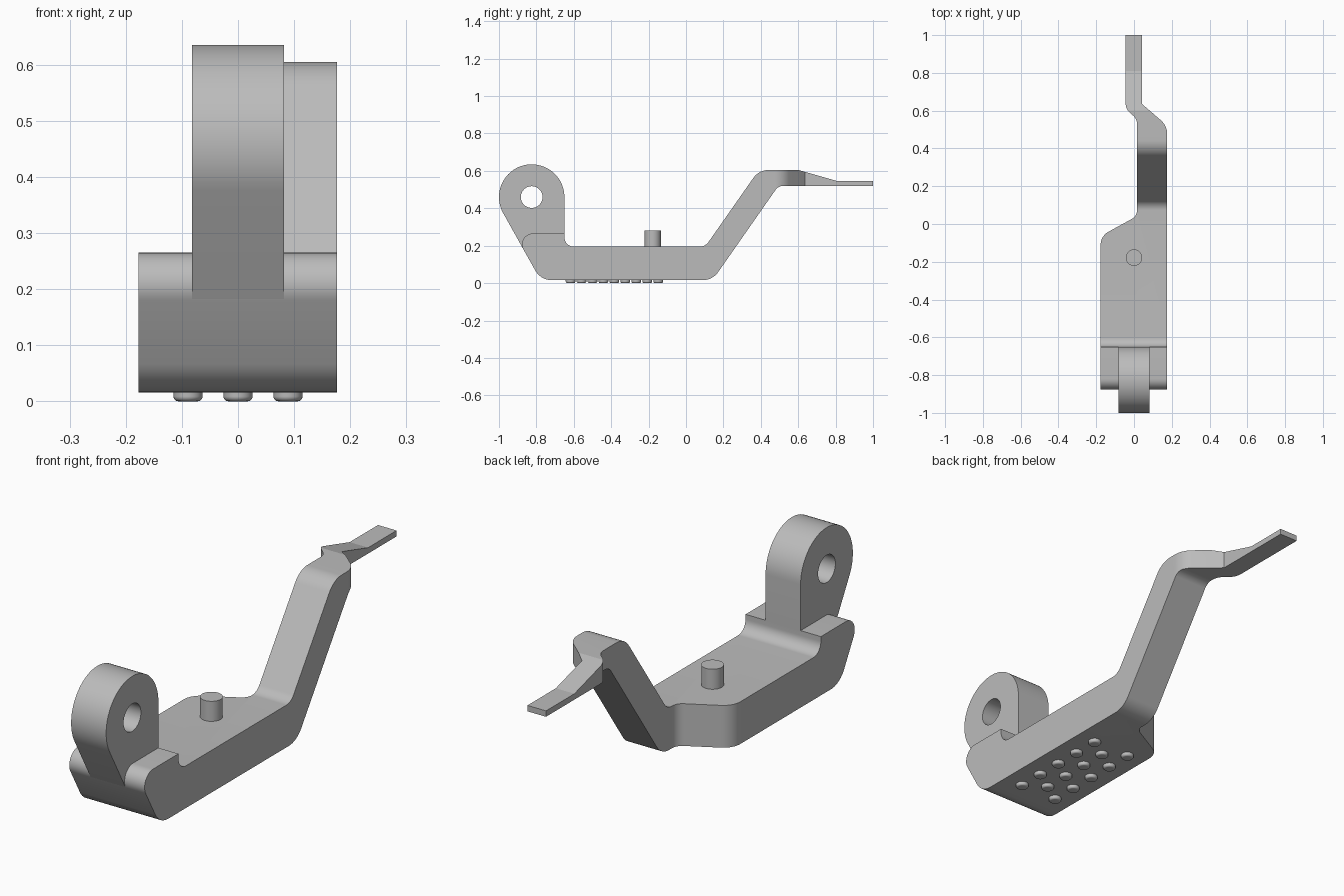
import bpy, bmesh, math
from mathutils import Vector

if "Cube" in bpy.data.objects:
    bpy.data.objects.remove(bpy.data.objects["Cube"], do_unlink=True)

GREY = bpy.data.materials.new("plain_grey")
GREY.use_nodes = True
colour = (0.5, 0.5, 0.5, 1)
GREY.diffuse_color = colour
GREY.node_tree.nodes["Principled BSDF"].inputs["Base Color"].default_value = colour


def rounded(corners, steps=12):
    """Outline from (a, b, radius) corners, with an arc at each rounded one."""
    out = []
    n = len(corners)
    for i, (a, b, r) in enumerate(corners):
        p = Vector((a, b))
        if r == 0:
            out.append(p)
            continue
        u = (Vector(corners[i - 1][:2]) - p).normalized()
        v = (Vector(corners[(i + 1) % n][:2]) - p).normalized()
        half = u.angle(v) / 2
        centre = p + (u + v).normalized() * r / math.sin(half)
        start = p + u * r / math.tan(half) - centre
        end = p + v * r / math.tan(half) - centre
        turn = start.angle(end)
        for k in range(steps + 1):
            t = k / steps
            out.append(centre + (start * math.sin((1 - t) * turn)
                                 + end * math.sin(t * turn)) / math.sin(turn))
    return out


def finish(name, bm):
    bmesh.ops.recalc_face_normals(bm, faces=bm.faces)
    mesh = bpy.data.meshes.new(name)
    bm.to_mesh(mesh)
    bm.free()
    mesh.materials.append(GREY)
    ob = bpy.data.objects.new(name, mesh)
    bpy.context.collection.objects.link(ob)
    return ob


def prism(name, outline, axis, low, high):
    """Extrude an outline along x (outline in y, z) or z (outline in x, y)."""
    def place(p, d):
        return (d, p.x, p.y) if axis == "x" else (p.x, p.y, d)
    bm = bmesh.new()
    face = bm.faces.new([bm.verts.new(place(p, low)) for p in outline])
    moved = bmesh.ops.extrude_face_region(bm, geom=[face])["geom"]
    verts = [g for g in moved if isinstance(g, bmesh.types.BMVert)]
    bmesh.ops.translate(bm, verts=verts, vec=place(Vector((0, 0)), high - low))
    return finish(name, bm)


def circle(a, b, r, n=64):
    return [Vector((a + r * math.cos(math.tau * i / n),
                    b + r * math.sin(math.tau * i / n))) for i in range(n)]


def activate(ob):
    bpy.ops.object.select_all(action="DESELECT")
    ob.select_set(True)
    bpy.context.view_layer.objects.active = ob


def boolean(ob, cutter, operation):
    activate(ob)
    mod = ob.modifiers.new("cut", "BOOLEAN")
    mod.operation, mod.object, mod.solver = operation, cutter, "EXACT"
    bpy.ops.object.modifier_apply(modifier=mod.name)
    bpy.data.objects.remove(cutter, do_unlink=True)


def smooth(ob):
    activate(ob)
    bpy.ops.object.shade_smooth_by_angle(angle=math.radians(14))


# Cranked lever body: side outline cut to the plan outline
side = rounded([
    (-0.917, 0.265, 0.057), (-0.777, 0.016, 0.1), (0.142, 0.016, 0.1),
    (0.494, 0.52, 0.05), (1, 0.52, 0), (1, 0.545, 0), (0.81, 0.545, 0),
    (0.6, 0.605, 0), (0.39, 0.605, 0.1), (0.103, 0.195, 0.06),
    (-0.65, 0.195, 0.05), (-0.65, 0.265, 0)])
plan = rounded([
    (-0.177, -1.1, 0), (0.176, -1.1, 0), (0.176, 0.52, 0.1),
    (0.043, 0.635, 0), (0.043, 1.1, 0), (-0.044, 1.1, 0),
    (-0.044, 0.61, 0.06), (0.016, 0.555, 0.06), (0.016, 0.042, 0.05),
    (-0.177, -0.064, 0.08)])
body = prism("lever_body", side, "x", -0.3, 0.3)
boolean(body, prism("plan_cutter", plan, "z", -0.1, 0.8), "INTERSECT")
smooth(body)

# Pivot lug, its front running flush into the body
cy, cz, r = -0.825, 0.46, 0.175
first, last = 0, math.radians(209.2)
lug_outline = [Vector((cy + r * math.cos(a), cz + r * math.sin(a)))
               for a in (first + (last - first) * i / 40 for i in range(41))]
lug_outline += [Vector(p) for p in ((-0.869, 0.18), (-0.75, 0.18), (-0.65, 0.262))]
lug = prism("pivot_lug", lug_outline, "x", -0.082, 0.082)
boolean(lug, prism("hole_cutter", circle(cy, cz, 0.058), "x", -0.2, 0.2), "DIFFERENCE")
smooth(lug)

# Upright post on the body
smooth(prism("post", circle(0, -0.178, 0.0435, 48), "z", 0.15, 0.28))

# Staggered grip studs with rounded ends underneath
pitch = 0.117
for col, (x, count) in enumerate(((-0.089, 5), (0, 4), (0.089, 5))):
    for row in range(count):
        y = -0.383 + (row - (count - 1) / 2) * pitch
        bm = bmesh.new()
        bmesh.ops.create_cone(bm, cap_ends=True, segments=32, radius1=0.026,
                              radius2=0.026, depth=0.03)
        bmesh.ops.translate(bm, verts=bm.verts, vec=(x, y, 0.015))
        rim = [e for e in bm.edges if all(v.co.z < 0.001 for v in e.verts)]
        bmesh.ops.bevel(bm, geom=rim, offset=0.009, segments=7, profile=0.5,
                        affect="EDGES")
        smooth(finish(f"grip_stud_{col + 1}_{row + 1}", bm))
